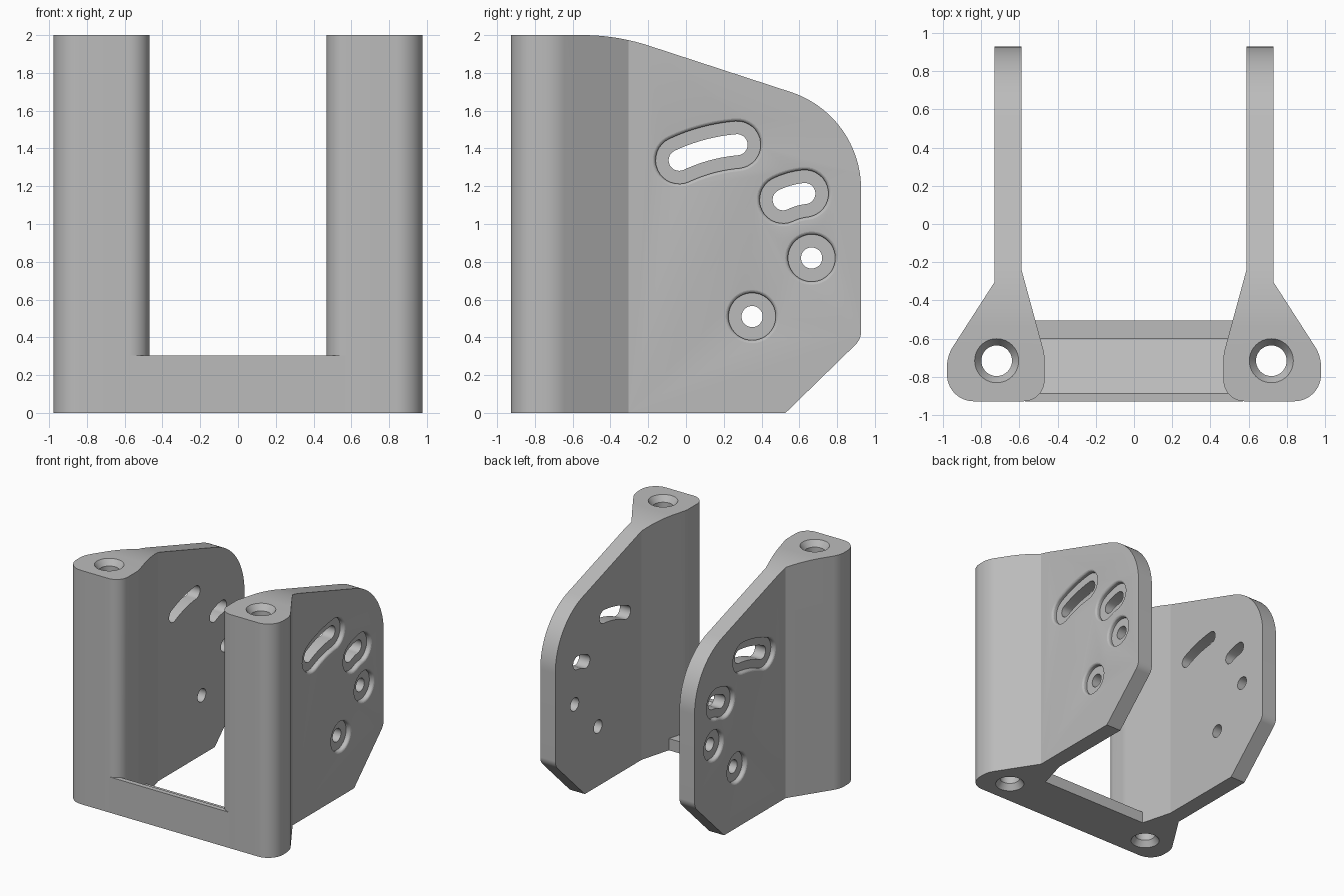
import bpy, bmesh, math
from mathutils import Vector

cube = bpy.data.objects.get("Cube")
if cube:
    bpy.data.objects.remove(cube)

grey = bpy.data.materials.new("plain_grey")
grey.use_nodes = True
GREY = (0.5, 0.5, 0.5, 1)
grey.diffuse_color = GREY
grey.node_tree.nodes["Principled BSDF"].inputs["Base Color"].default_value = GREY


def loft(name, rings):
    """Closed solid through a stack of equal-length outlines."""
    bm = bmesh.new()
    loops = [[bm.verts.new(p) for p in ring] for ring in rings]
    for a, b in zip(loops, loops[1:]):
        for i in range(len(a)):
            j = (i + 1) % len(a)
            bm.faces.new((a[i], a[j], b[j], b[i]))
    bm.faces.new(loops[0])
    bm.faces.new(loops[-1])
    bmesh.ops.recalc_face_normals(bm, faces=bm.faces)
    mesh = bpy.data.meshes.new(name)
    bm.to_mesh(mesh)
    bm.free()
    mesh.materials.append(grey)
    obj = bpy.data.objects.new(name, mesh)
    bpy.context.collection.objects.link(obj)
    return obj


def fillet(corners, steps=14):
    """Polygon outline with a radius (third value) at each corner."""
    out = []
    for i, (x, y, r) in enumerate(corners):
        p = Vector((x, y))
        if r == 0:
            out.append(p)
            continue
        u = (Vector(corners[i - 1][:2]) - p).normalized()
        v = (Vector(corners[(i + 1) % len(corners)][:2]) - p).normalized()
        half = u.angle(v) / 2
        centre = p + (u + v).normalized() * r / math.sin(half)
        a = p + u * r / math.tan(half) - centre
        b = p + v * r / math.tan(half) - centre
        sweep = a.angle(b)
        for k in range(steps + 1):
            t = k / steps
            out.append(centre + (a * math.sin((1 - t) * sweep)
                                 + b * math.sin(t * sweep)) / math.sin(sweep))
    return out


def along_x(outline, x):
    return [(x, p[0], p[1]) for p in outline]


def along_z(outline, z):
    return [(p[0], p[1], z) for p in outline]


def slot(cy, cz, bend, start, end, r, n=16):
    """Outline of a slot bent about a pivot; zero bend gives a round hole."""
    pts = []
    a0, a1 = math.radians(start), math.radians(end)

    def add(ang, rad):
        pts.append((cy + rad * math.cos(ang), cz + rad * math.sin(ang)))

    if bend == 0:
        for k in range(4 * n):
            add(math.tau * k / (4 * n), r)
        return pts
    for k in range(n):
        add(a0 + (a1 - a0) * k / n, bend + r)
    for ang, turn in ((a1, 0), (a0, math.pi)):
        ey, ez = cy + bend * math.cos(ang), cz + bend * math.sin(ang)
        for k in range(n + 1):
            t = ang + turn + math.pi * k / n
            pts.append((ey + r * math.cos(t), ez + r * math.sin(t)))
        if turn == 0:
            for k in range(1, n):
                add(a1 + (a0 - a1) * k / n, bend - r)
    return pts[:-1]


def apply(obj, kind, **settings):
    mod = obj.modifiers.new(kind.lower(), kind)
    for key, value in settings.items():
        setattr(mod, key, value)
    bpy.context.view_layer.objects.active = obj
    bpy.ops.object.modifier_apply(modifier=mod.name)


def combine(obj, tool, operation):
    apply(obj, 'BOOLEAN', object=tool, operation=operation, solver='EXACT')
    bpy.data.objects.remove(tool)


# Side post and plate: plan outline trimmed by the side outline
plan = fillet([(.588, 1.2, 0), (.73, 1.2, 0), (.73, -.305, 0), (.978, -.69, .2),
               (.978, -.927, .14), (.468, -.927, .11), (.468, -.68, .2), (.588, -.24, 0)])
bracket = loft("bracket_frame", [along_z(plan, -.1), along_z(plan, 2.1)])
side = fillet([(-1.2, 0, 0), (.527, 0, 0), (.927, .39, .1), (.927, 1.577, .54),
               (-.368, 2, 1.14), (-1.2, 2, 0)], 24)
combine(bracket, loft("side_trim", [along_x(side, .2), along_x(side, 1.2)]), 'INTERSECT')

# Vertical bolt hole, countersunk at both ends
bolt = [(-.05, .115), (0, .115), (.05, .08), (1.95, .08), (2, .115), (2.05, .115)]
combine(bracket, loft("bolt_cutter", [
    along_z(slot(.718, -.715, 0, 0, 0, r), z) for z, r in bolt]), 'DIFFERENCE')

# Plate holes and curved slots, each in a recess with a rounded rim
FACE, RIM = .73, .02
steps = [(.5, .056), (.69, .056), (.69, .125)]
for k in range(7):
    t = math.pi / 2 * k / 6
    steps.append((FACE - RIM + RIM * math.sin(t), .125 + RIM * (1 - math.cos(t))))
steps.append((.76, .145))
for shape in [(.35, .51, 0, 0, 0), (.665, .82, 0, 0, 0),
              (.35, .51, .913, 95, 115), (.665, .82, .343, 96, 116)]:
    combine(bracket, loft("slot_cutter", [
        along_x(slot(*shape, r), x) for x, r in steps]), 'DIFFERENCE')

apply(bracket, 'MIRROR', use_mirror_merge=False)

# Cross bar with a sloping top and a low rear ledge
bar = [(-.927, 0), (-.505, 0), (-.505, .1), (-.6, .1), (-.885, .305), (-.927, .305)]
combine(bracket, loft("cross_bar", [along_x(bar, -.57), along_x(bar, .57)]), 'UNION')

bpy.ops.object.select_all(action='DESELECT')
bracket.select_set(True)
bpy.context.view_layer.objects.active = bracket
bpy.ops.object.shade_smooth_by_angle(angle=math.radians(14))
